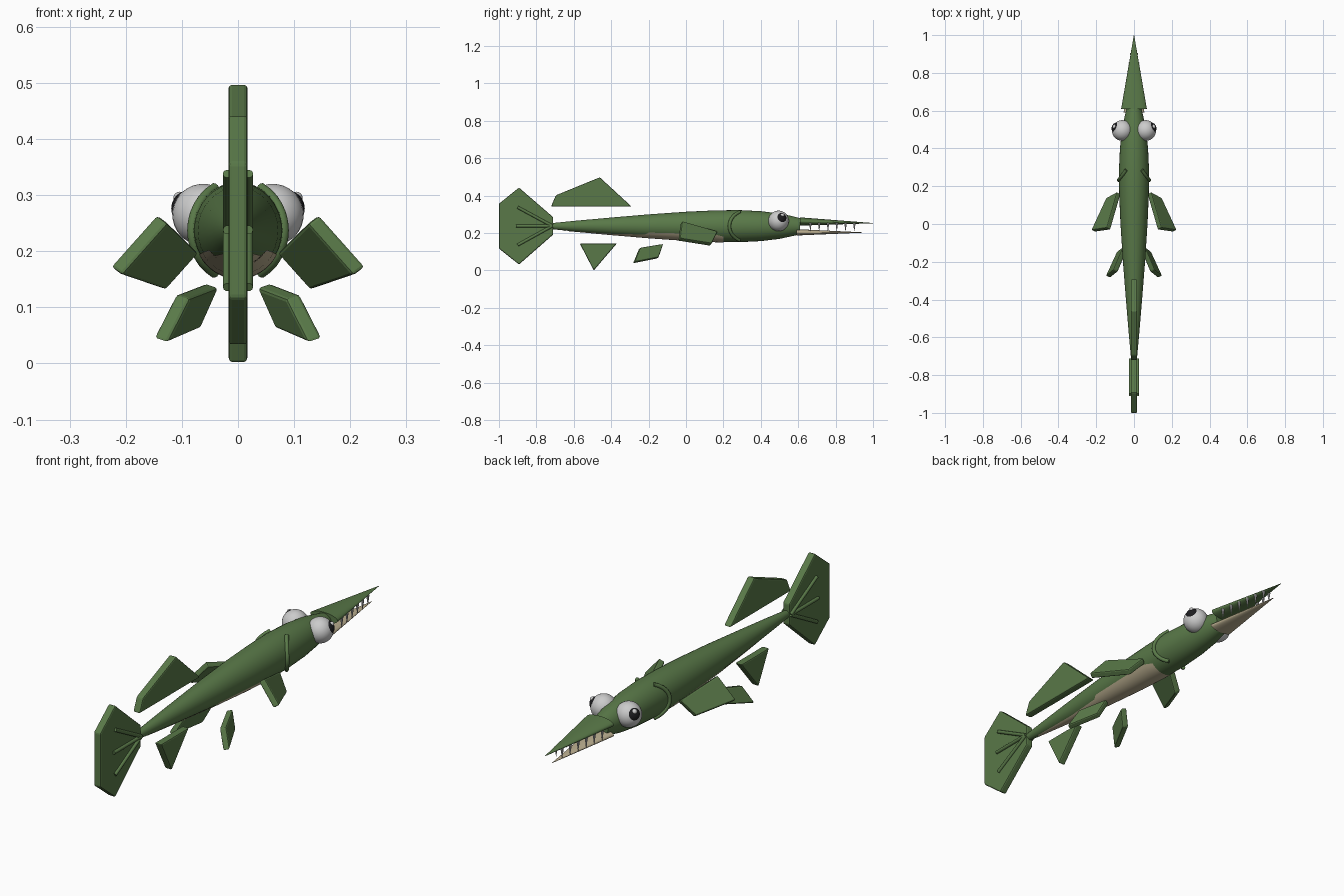
import bpy, bmesh, math
from mathutils import Vector

if "Cube" in bpy.data.objects:
    bpy.data.objects.remove(bpy.data.objects["Cube"])

def material(name, rgb):
    m = bpy.data.materials.new(name)
    m.diffuse_color = (*rgb, 1)
    m.use_nodes = True
    m.node_tree.nodes["Principled BSDF"].inputs["Base Color"].default_value = m.diffuse_color
    return m

GREEN = material("green", (0.10, 0.19, 0.065))
CREAM = material("cream", (0.50, 0.43, 0.28))
WHITE = material("white", (0.8, 0.8, 0.8))
BLACK = material("black", (0.012, 0.012, 0.014))

def finish(name, bm, mat, mirror=False, bevel=0.0, smooth=True):
    bmesh.ops.recalc_face_normals(bm, faces=bm.faces)
    me = bpy.data.meshes.new(name)
    bm.to_mesh(me)
    bm.free()
    ob = bpy.data.objects.new(name, me)
    bpy.context.collection.objects.link(ob)
    me.materials.append(mat)
    if smooth:
        bpy.ops.object.select_all(action='DESELECT')
        ob.select_set(True)
        bpy.context.view_layer.objects.active = ob
        bpy.ops.object.shade_smooth_by_angle(angle=math.radians(40))
    if bevel:
        b = ob.modifiers.new("Bevel", 'BEVEL')
        b.width, b.segments = bevel, 2
    if mirror:
        ob.modifiers.new("Mirror", 'MIRROR')
    return ob

def loft(bm, rings, closed=True, caps=True):
    rows = [[bm.verts.new(p) for p in r] for r in rings]
    n = len(rows[0])
    for a, b in zip(rows, rows[1:]):
        for i in range(n if closed else n - 1):
            j = (i + 1) % n
            bm.faces.new((a[i], a[j], b[j], b[i]))
    if caps:
        bm.faces.new(rows[0])
        bm.faces.new(rows[-1])

def ellipse(y, z, rx, rz, n=32):
    return [(rx * math.cos(t), y, z + rz * math.sin(t))
            for t in (2 * math.pi * i / n for i in range(n))]

def slab(name, pts, t, mirror=False):
    """Fin plate: outline pushed out to both sides of its plane, soft edges."""
    pts = [Vector(p) for p in pts]
    nrm = (pts[2] - pts[0]).cross(pts[3 % len(pts)] - pts[1]) if len(pts) > 3 else \
        (pts[1] - pts[0]).cross(pts[2] - pts[0])
    off = nrm.normalized() * t / 2
    bm = bmesh.new()
    loft(bm, [[p - off for p in pts], [p + off for p in pts]])
    return finish(name, bm, GREEN, mirror, bevel=0.006, smooth=False)

def tube(bm, path, r, n=10):
    path = [Vector(p) for p in path]
    rings = []
    for i, p in enumerate(path):
        d = (path[min(i + 1, len(path) - 1)] - path[max(i - 1, 0)]).normalized()
        u = d.cross(Vector((0.3, 1, 0.1))).normalized()
        v = d.cross(u)
        rings.append([p + r * (u * math.cos(a) + v * math.sin(a))
                      for a in (2 * math.pi * k / n for k in range(n))])
    loft(bm, rings)

# Body: (y, radius) stations
BODY = [(-0.72, 0.016), (-0.6, 0.028), (-0.4, 0.046), (-0.2, 0.063), (0, 0.077),
        (0.15, 0.084), (0.28, 0.086), (0.4, 0.08), (0.5, 0.068), (0.57, 0.053), (0.61, 0.043)]
ZC = 0.237

def radius(y):
    for (y0, r0), (y1, r1) in zip(BODY, BODY[1:]):
        if y <= y1:
            return r0 + (r1 - r0) * (y - y0) / (y1 - y0)
    return BODY[-1][1]

bm = bmesh.new()
loft(bm, [ellipse(y, ZC, 0.93 * r, r) for y, r in BODY])
finish("body", bm, GREEN)

# Belly patch hugging the underside
bm = bmesh.new()
rings = []
for y, deg in [(-0.65, 15), (-0.4, 32), (-0.22, 45), (-0.2, 58), (0, 60), (0.15, 60), (0.2, 50)]:
    r = radius(y) + 0.002
    rings.append([(0.93 * r * math.sin(a), y, ZC - r * math.cos(a))
                  for a in (math.radians(deg) * (k / 8 - 1) for k in range(17))])
loft(bm, rings, closed=False, caps=False)
belly = finish("belly", bm, CREAM)

# Jaws: flattened cones
for name, mat, y0, y1, z0, z1, rx, rz in [
        ("upper_jaw", GREEN, 0.61, 1.0, 0.262, 0.253, 0.068, 0.022),
        ("lower_jaw", CREAM, 0.59, 0.95, 0.204, 0.203, 0.055, 0.017)]:
    bm = bmesh.new()
    loft(bm, [ellipse(y0, z0, rx, rz), ellipse(y1, z1, 0.0008, 0.0008)])
    finish(name, bm, mat)

# Teeth along the upper jaw edges
bm = bmesh.new()
for i in range(6):
    y = 0.665 + 0.047 * i
    x = 0.85 * 0.068 * (1 - (y - 0.61) / 0.39)
    loft(bm, [[(x + r * math.cos(a), y + r * math.sin(a), z)
               for a in (math.pi * k / 4 for k in range(8))]
              for z, r in ((0.254, 0.007), (0.21, 0.0006))])
finish("teeth", bm, WHITE, mirror=True)

# Eyes, pupils and highlights
for name, mat, c, r in [("eye", WHITE, (0.062, 0.495, 0.265), 0.055),
                        ("pupil", BLACK, (0.087, 0.506, 0.276), 0.032),
                        ("eye_highlight", WHITE, (0.104, 0.515, 0.295), 0.011)]:
    bm = bmesh.new()
    bmesh.ops.create_uvsphere(bm, u_segments=28, v_segments=18, radius=r)
    bmesh.ops.translate(bm, verts=bm.verts, vec=c)
    finish(name, bm, mat, mirror=True)

# Gill ridges: bowed tubes on each flank
bm = bmesh.new()
path = []
for k in range(13):
    s = k / 6 - 1
    a = math.radians(60 * s)
    path.append((0.082 * math.cos(a), 0.232 + 0.055 * s * s, ZC + 0.088 * math.sin(a)))
tube(bm, path, 0.009)
finish("gill_ridge", bm, GREEN, mirror=True)

# Upright fins, outlines in (y, z)
for name, outline in [
        ("tail_fin", [(-0.71, 0.285), (-0.893, 0.443), (-1, 0.357),
                      (-1, 0.117), (-0.893, 0.032), (-0.71, 0.192)]),
        ("dorsal_fin", [(-0.29, 0.341), (-0.461, 0.498), (-0.696, 0.402), (-0.722, 0.341)]),
        ("anal_fin", [(-0.568, 0.144), (-0.37, 0.144), (-0.493, 0.0)])]:
    slab(name, [(0, y, z) for y, z in outline], 0.034)

# Tail fin rays on both faces
bm = bmesh.new()
for y, z in [(-0.9, 0.338), (-0.91, 0.238), (-0.9, 0.136)]:
    tube(bm, [(0.019, -0.715, 0.238), (0.019, y, z)], 0.008)
finish("tail_rays", bm, GREEN, mirror=True)

# Paired fins
slab("pectoral_fin", [(0.135, -0.025, 0.257), (0.08, 0.165, 0.203),
                      (0.138, 0.133, 0.138), (0.217, -0.037, 0.165)], 0.028, True)
slab("pelvic_fin", [(0.098, -0.248, 0.119), (0.046, -0.125, 0.139),
                    (0.078, -0.15, 0.067), (0.138, -0.28, 0.041)], 0.028, True)
